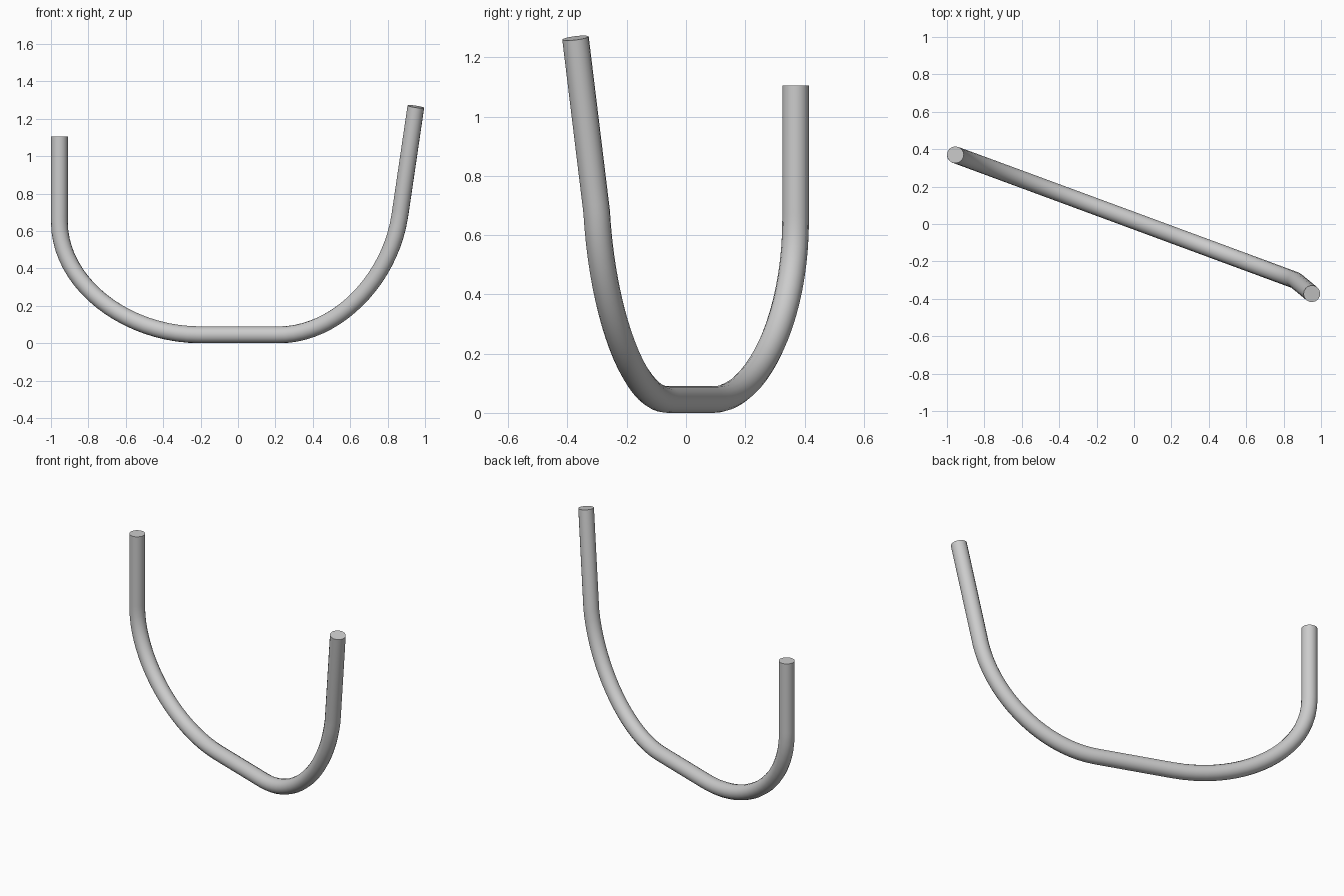
import bpy
from mathutils import Vector

if "Cube" in bpy.data.objects:
    bpy.data.objects.remove(bpy.data.objects["Cube"])

R = 0.045

# Centre line: (point, incoming handle, outgoing handle); the bow lies in one vertical plane
def plan(x, z):
    return Vector((x, 0.0175 - 0.369 * x, z))

left_tip = Vector((-0.955, 0.37, 1.105))
left_bend = plan(-0.955, 0.65)
floor_left = plan(-0.20, R)
floor_right = plan(0.22, R)
right_bend = plan(0.865, 0.68)
right_tip = Vector((0.951, -0.373, 1.265))

def lerp(a, b, t=1 / 3):
    return a.lerp(b, t)

path = [
    (left_tip, left_tip + Vector((0, 0, 0.1)), lerp(left_tip, left_bend)),
    (left_bend, lerp(left_bend, left_tip), plan(-0.955, 0.32)),
    (floor_left, plan(-0.60, R), lerp(floor_left, floor_right)),
    (floor_right, lerp(floor_right, floor_left), plan(0.52, R)),
    (right_bend, plan(0.81, 0.33), lerp(right_bend, right_tip)),
    (right_tip, lerp(right_tip, right_bend), right_tip + (right_tip - right_bend) * 0.2),
]

# Bent round tube swept along the centre line, closed at both ends
curve = bpy.data.curves.new("bent_tube", "CURVE")
curve.dimensions = "3D"
curve.bevel_depth = R
curve.bevel_resolution = 6
curve.resolution_u = 20
curve.use_fill_caps = True
spline = curve.splines.new("BEZIER")
spline.bezier_points.add(len(path) - 1)
for bp, (co, h_in, h_out) in zip(spline.bezier_points, path):
    bp.handle_left_type = bp.handle_right_type = "FREE"
    bp.co, bp.handle_left, bp.handle_right = co, h_in, h_out

tube = bpy.data.objects.new("bent_tube", curve)
bpy.context.collection.objects.link(tube)
bpy.context.view_layer.objects.active = tube
tube.select_set(True)
bpy.ops.object.convert(target="MESH")
bpy.ops.object.shade_smooth_by_angle()
